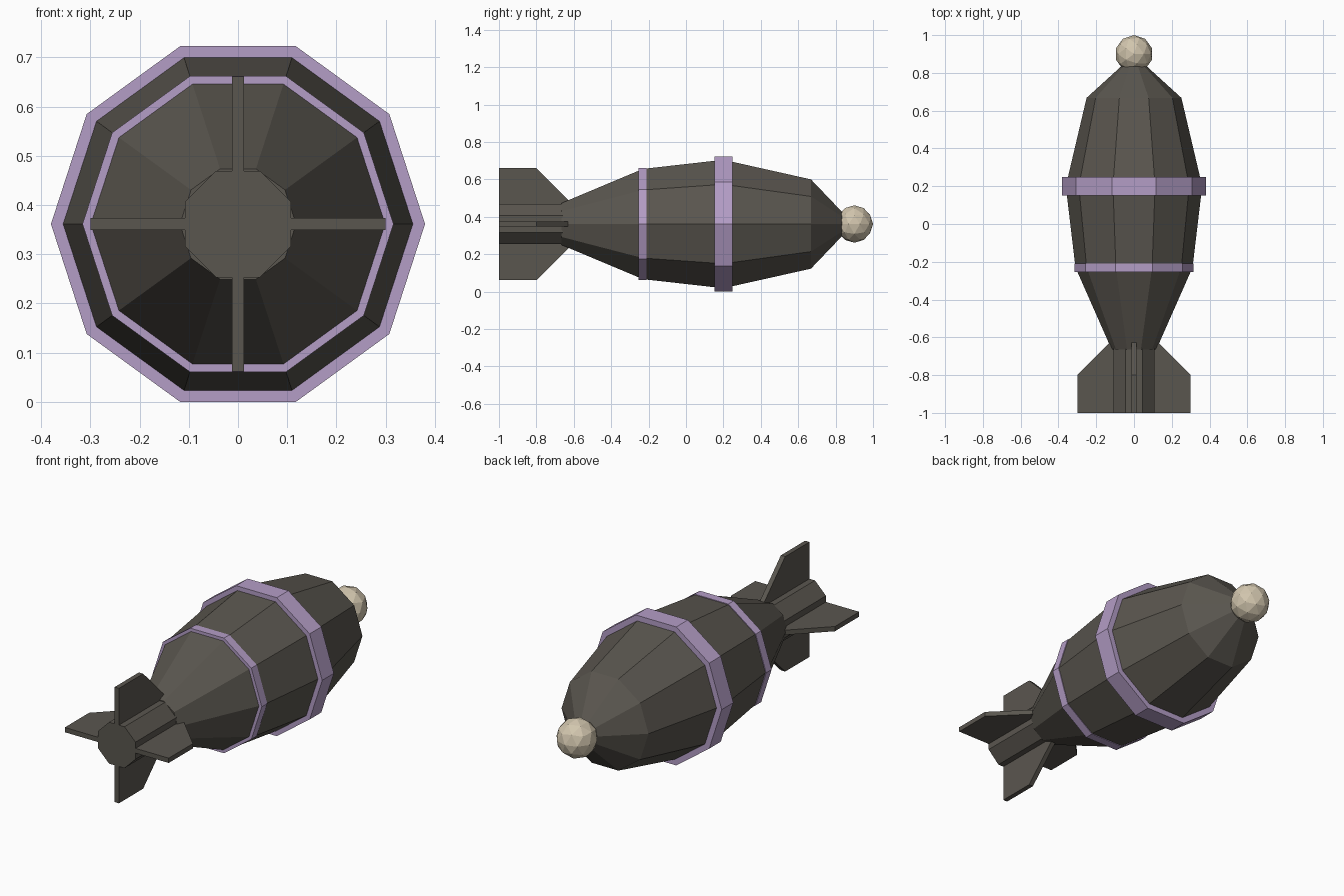
import bpy, bmesh, math
from mathutils import Matrix, Vector

if "Cube" in bpy.data.objects:
    bpy.data.objects.remove(bpy.data.objects["Cube"])

CZ = 0.3614  # height of the long axis


def material(name, rgb):
    m = bpy.data.materials.new(name)
    m.diffuse_color = (*rgb, 1)
    m.use_nodes = True
    m.node_tree.nodes["Principled BSDF"].inputs["Base Color"].default_value = m.diffuse_color
    return m


GREY = material("dark warm grey", (0.102, 0.093, 0.078))
PURPLE = material("dusty purple", (0.456, 0.337, 0.564))
CREAM = material("pale cream", (0.64, 0.56, 0.42))


def finish(name, bm, mat):
    bmesh.ops.recalc_face_normals(bm, faces=bm.faces)
    me = bpy.data.meshes.new(name)
    bm.to_mesh(me)
    bm.free()
    me.materials.append(mat)
    ob = bpy.data.objects.new(name, me)
    bpy.context.collection.objects.link(ob)
    ob.location.z = CZ
    return ob


def lathe(name, profile, sides, mat, turn=0.0, closed=False):
    """Spin (y, radius) stations around the y axis; cap the ends or close the loop."""
    bm = bmesh.new()
    rings = []
    for y, r in profile:
        angles = [turn + math.tau * i / sides for i in range(sides)]
        rings.append([bm.verts.new((r * math.cos(a), y, r * math.sin(a))) for a in angles])
    pairs = list(zip(rings, rings[1:]))
    if closed:
        pairs.append((rings[-1], rings[0]))
    else:
        bm.faces.new(rings[0])
        bm.faces.new(rings[-1])
    for a, b in pairs:
        for i in range(sides):
            j = (i + 1) % sides
            bm.faces.new((a[i], a[j], b[j], b[i]))
    return finish(name, bm, mat)


# Ten-sided shell
lathe("body", [(-0.665, 0.118), (-0.23, 0.31), (0.2, 0.361),
               (0.668, 0.251), (0.838, 0.064)], 10, GREY)

# Raised bands around the shell
for name, y0, y1, r, inner in (("front_band", -0.255, -0.21, 0.316, 0.28),
                               ("middle_band", 0.152, 0.248, 0.38, 0.33)):
    lathe(name, [(y0, inner), (y0, r), (y1, r), (y1, inner)], 10, PURPLE, closed=True)

# Eight-sided tail tube
lathe("tail_tube", [(-1.0, 0.117), (-0.64, 0.117)], 8, GREY, turn=math.pi / 8)

# Four tail fins
T = 0.0125
outline = [(-1.0, 0.1), (-1.0, 0.3), (-0.8, 0.3), (-0.6, 0.1)]
for k in range(4):
    bm = bmesh.new()
    face = bm.faces.new([bm.verts.new((-T, y, r)) for y, r in outline])
    ext = bmesh.ops.extrude_face_region(bm, geom=[face])
    moved = [g for g in ext["geom"] if isinstance(g, bmesh.types.BMVert)]
    bmesh.ops.translate(bm, verts=moved, vec=Vector((2 * T, 0, 0)))
    bmesh.ops.rotate(bm, verts=bm.verts, matrix=Matrix.Rotation(k * math.pi / 2, 3, 'Y'))
    finish(f"tail_fin_{k + 1}", bm, GREY)

# Faceted nose ball
bm = bmesh.new()
bmesh.ops.create_icosphere(bm, subdivisions=2, radius=0.1)
ball = finish("nose_ball", bm, CREAM)
ball.location.y = 0.9
